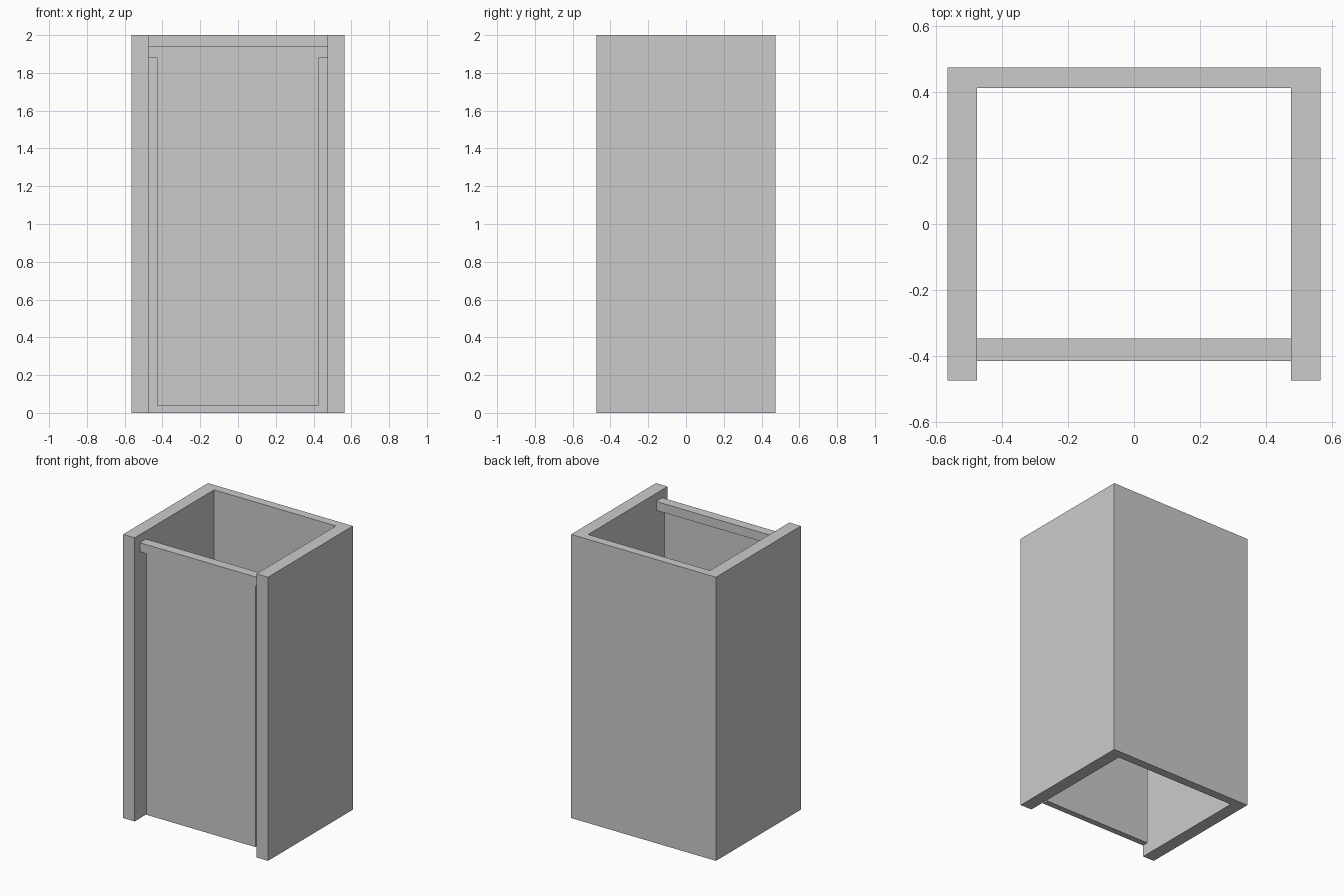
import bpy, bmesh

if "Cube" in bpy.data.objects:
    bpy.data.objects.remove(bpy.data.objects["Cube"])


def extrude_profile(name, points, z0, z1):
    """Extrude a flat outline from z0 up to z1."""
    bm = bmesh.new()
    face = bm.faces.new([bm.verts.new((x, y, z0)) for x, y in points])
    ext = bmesh.ops.extrude_face_region(bm, geom=[face])
    top = [v for v in ext["geom"] if isinstance(v, bmesh.types.BMVert)]
    bmesh.ops.translate(bm, verts=top, vec=(0, 0, z1 - z0))
    bmesh.ops.recalc_face_normals(bm, faces=bm.faces)
    mesh = bpy.data.meshes.new(name)
    bm.to_mesh(mesh)
    bm.free()
    obj = bpy.data.objects.new(name, mesh)
    bpy.context.collection.objects.link(obj)
    return obj


def box(name, half_width, y0, y1, z0, z1):
    w = half_width
    return extrude_profile(name, [(-w, y0), (w, y0), (w, y1), (-w, y1)], z0, z1)


OUT_X, IN_X = 0.565, 0.475
DEPTH, BACK_IN = 0.473, 0.412

# U-shaped stall walls: two thick sides and a thinner back
half = [(IN_X, BACK_IN), (IN_X, -DEPTH), (OUT_X, -DEPTH), (OUT_X, DEPTH)]
outline = half + [(-x, y) for x, y in reversed(half)]
extrude_profile("stall_walls", outline, 0, 2)

# Rail spanning the opening above the door
box("top_rail", IN_X, -0.415, -0.347, 1.88, 1.943)

# Door panel with a gap at both sides and below
box("door", 0.425, -0.413, -0.37, 0.037, 1.88)
